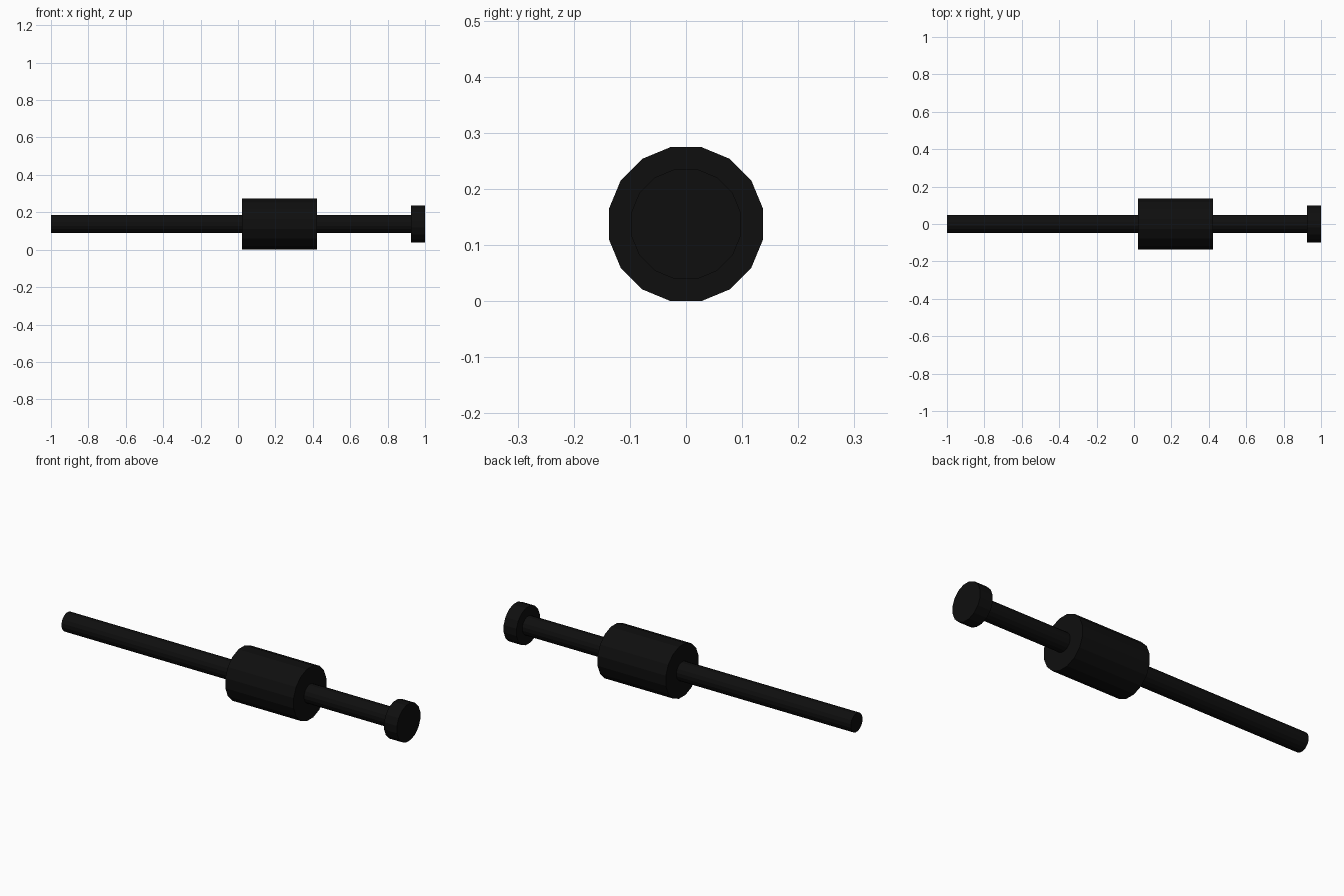
import bpy
import bmesh
import math
from mathutils import Matrix

cube = bpy.data.objects.get("Cube")
if cube:
    bpy.data.objects.remove(cube, do_unlink=True)

SIDES = 16
HALF_STEP = math.pi / SIDES
BODY_RADIUS = 0.14
AXIS_HEIGHT = BODY_RADIUS * math.cos(HALF_STEP)  # flat underside rests on the ground

# Single near-black colour
COLOUR = (0.0045, 0.0045, 0.0045, 1.0)
black = bpy.data.materials.new("matte_black")
black.use_nodes = True
black.diffuse_color = COLOUR
black.node_tree.nodes["Principled BSDF"].inputs["Base Color"].default_value = COLOUR


def cylinder_along_x(name, x_start, x_end, radius):
    """Sixteen-sided cylinder on the shared axis, flats facing up and sideways."""
    bm = bmesh.new()
    turn = Matrix.Rotation(math.pi / 2, 4, 'Y') @ Matrix.Rotation(HALF_STEP, 4, 'Z')
    bmesh.ops.create_cone(bm, cap_ends=True, segments=SIDES, radius1=radius,
                          radius2=radius, depth=x_end - x_start, matrix=turn)
    mesh = bpy.data.meshes.new(name)
    bm.to_mesh(mesh)
    bm.free()
    mesh.materials.append(black)
    obj = bpy.data.objects.new(name, mesh)
    obj.location = ((x_start + x_end) / 2, 0, AXIS_HEIGHT)
    bpy.context.collection.objects.link(obj)
    return obj


# Long rod, thick sleeve around it, and end cap
cylinder_along_x("rod", -1.0, 0.93, 0.05)
cylinder_along_x("sleeve", 0.022, 0.422, BODY_RADIUS)
cylinder_along_x("end_cap", 0.925, 1.0, 0.1)
